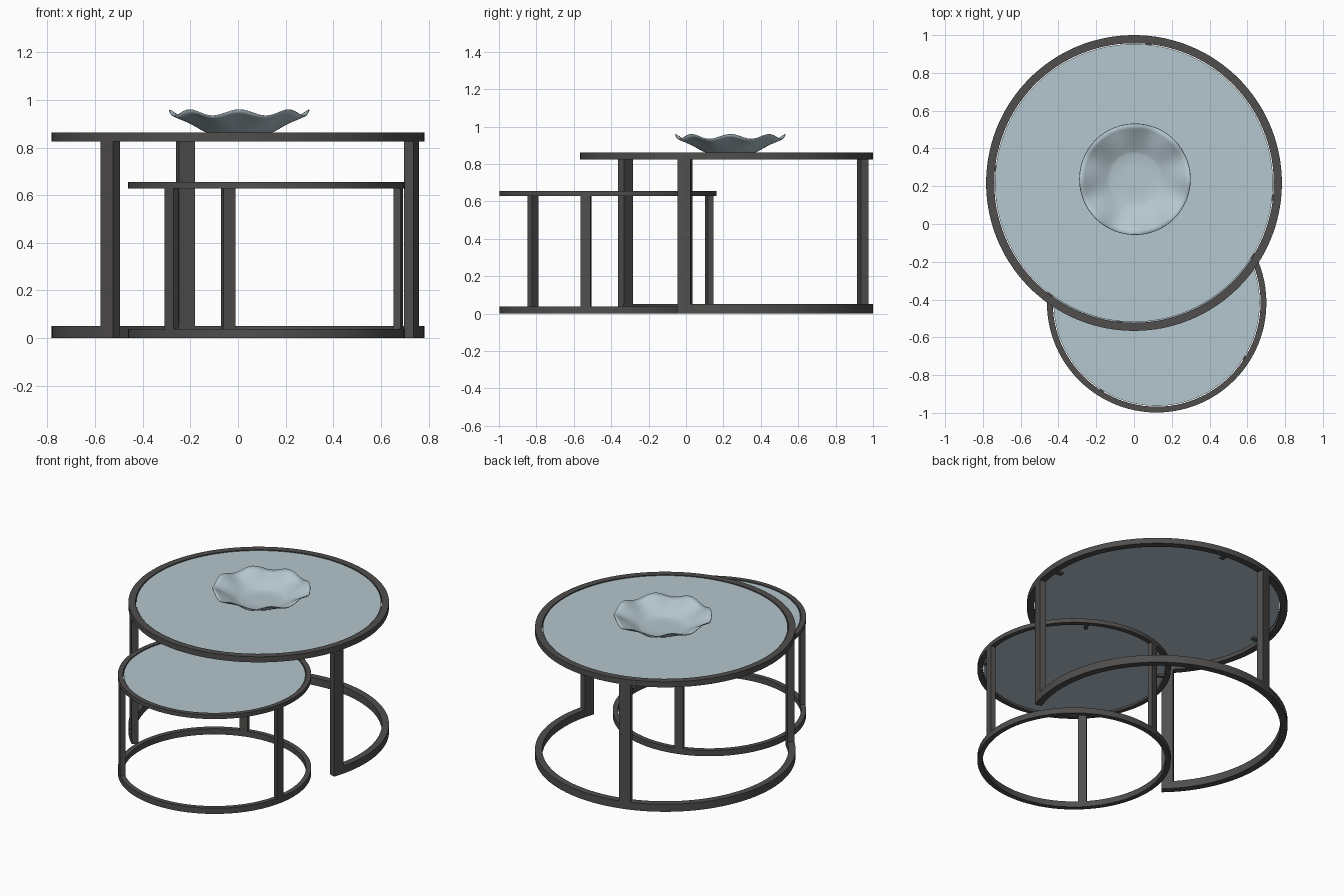
import bpy, bmesh
from math import radians, cos, sin, pi

cube = bpy.data.objects.get("Cube")
if cube:
    bpy.data.objects.remove(cube)


def material(name, color):
    m = bpy.data.materials.new(name)
    m.use_nodes = True
    m.diffuse_color = (*color, 1)
    m.node_tree.nodes["Principled BSDF"].inputs["Base Color"].default_value = (*color, 1)
    return m


metal = material("dark metal", (0.08, 0.077, 0.075))
glass = material("pale blue glass", (0.46, 0.57, 0.62))


def finish(name, bm, mat, center, angle=35):
    bmesh.ops.recalc_face_normals(bm, faces=bm.faces)
    me = bpy.data.meshes.new(name)
    bm.to_mesh(me)
    bm.free()
    me.materials.append(mat)
    ob = bpy.data.objects.new(name, me)
    ob.location = (*center, 0)
    bpy.context.collection.objects.link(ob)
    bpy.ops.object.select_all(action='DESELECT')
    ob.select_set(True)
    bpy.context.view_layer.objects.active = ob
    bpy.ops.object.shade_smooth_by_angle(angle=radians(angle))
    return ob


def arc_bar(name, center, r0, r1, z0, z1, a0=0, a1=360, steps=96):
    """Rectangular bar swept around the centre; a full turn closes on itself."""
    bm = bmesh.new()
    closed = a1 - a0 >= 360
    loops = []
    for i in range(steps if closed else steps + 1):
        a = radians(a0 + (a1 - a0) * i / steps)
        loops.append([bm.verts.new((r * cos(a), r * sin(a), z))
                      for r, z in ((r0, z0), (r1, z0), (r1, z1), (r0, z1))])
    pairs = list(zip(loops, loops[1:]))
    if closed:
        pairs.append((loops[-1], loops[0]))
    else:
        bm.faces.new(loops[0])
        bm.faces.new(loops[-1])
    for p, q in pairs:
        for j in range(4):
            k = (j + 1) % 4
            bm.faces.new((p[j], p[k], q[k], q[j]))
    return finish(name, bm, metal, center)


def disc(name, center, radius, z0, z1):
    bm = bmesh.new()
    bmesh.ops.create_cone(bm, cap_ends=True, segments=96, radius1=radius,
                          radius2=radius, depth=z1 - z0)
    bmesh.ops.translate(bm, verts=bm.verts, vec=(0, 0, (z0 + z1) / 2))
    return finish(name, bm, glass, center)


def table(label, center, radius, rim, top, rim_h, base_h, legs, leg_w, base_arc, tab_start):
    inner = radius - rim
    under = top - rim_h
    arc_bar(label + "_top_rim", center, inner, radius, under, top)
    disc(label + "_glass_top", center, inner - 0.004, top - 0.016, top - 0.004)
    arc_bar(label + "_base_ring", center, inner, radius, 0, base_h, *base_arc)
    # upright legs between base and rim
    half = leg_w / 2 / radius * 180 / pi
    for i, a in enumerate(legs):
        arc_bar(f"{label}_leg_{i + 1}", center, inner, radius, base_h, under,
                a - half, a + half, 4)
    # small tabs carrying the glass
    for i in range(4):
        a = tab_start + 90 * i
        arc_bar(f"{label}_glass_tab_{i + 1}", center, inner - 0.05, inner + 0.002,
                top - 0.028, top - 0.016, a - 1.2, a + 1.2, 1)


# the tall table has a base open at the front; the low table nests inside it
table("tall_table", (0, 0.217), 0.783, 0.043, 0.862, 0.037, 0.05,
      (-17, 106.8, 225.3), 0.073, (-19.7, 228), -6)
table("low_table", (0.12, -0.417), 0.581, 0.031, 0.656, 0.027, 0.038,
      (-12, 106.5, 225), 0.054, (0, 360), 58)

# wavy bowl: radius, height, share of the rim wave
profile = [(0.07, 0.862, 0), (0.135, 0.862, 0), (0.15, 0.868, 0), (0.18, 0.884, 0.1),
           (0.21, 0.9, 0.25), (0.24, 0.915, 0.5), (0.27, 0.93, 0.8), (0.295, 0.943, 1)]
segs = 96
bm = bmesh.new()
rings = []
for r, z, w in profile:
    ring = []
    for i in range(segs):
        a = 2 * pi * i / segs
        ring.append(bm.verts.new((r * cos(a), r * sin(a), z + 0.013 * w * cos(8 * a))))
    rings.append(ring)
bm.faces.new(rings[0])
for p, q in zip(rings, rings[1:]):
    for i in range(segs):
        k = (i + 1) % segs
        bm.faces.new((p[i], p[k], q[k], q[i]))
bowl = finish("wavy_bowl", bm, glass, (0.005, 0.237), 60)
shell = bowl.modifiers.new("shell", 'SOLIDIFY')
shell.thickness = 0.005
shell.offset = 1 if bowl.data.polygons[0].normal.z > 0 else -1
